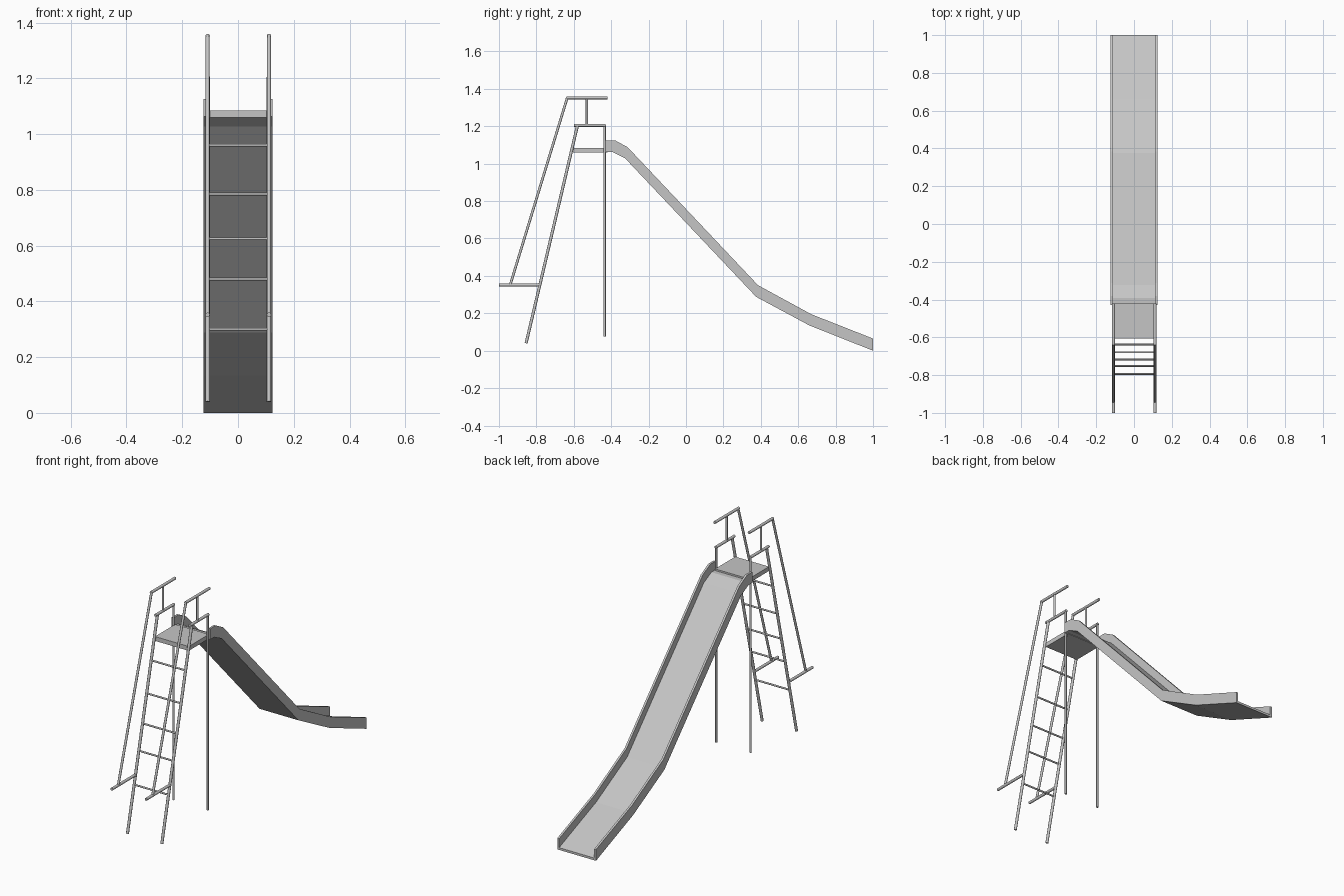
import bpy
import bmesh
import math
from mathutils import Vector

cube = bpy.data.objects.get("Cube")
if cube:
    bpy.data.objects.remove(cube, do_unlink=True)

steel = bpy.data.materials.new("grey_steel")
steel.use_nodes = True
GREY = (0.56, 0.56, 0.56, 1)
steel.diffuse_color = GREY
steel.node_tree.nodes["Principled BSDF"].inputs["Base Color"].default_value = GREY


def finish(name, bm):
    bmesh.ops.recalc_face_normals(bm, faces=bm.faces)
    mesh = bpy.data.meshes.new(name)
    bm.to_mesh(mesh)
    bm.free()
    mesh.materials.append(steel)
    obj = bpy.data.objects.new(name, mesh)
    bpy.context.collection.objects.link(obj)
    return obj


def tube(name, start, end, radius):
    """Round bar between two points."""
    a, b = Vector(start), Vector(end)
    bm = bmesh.new()
    bmesh.ops.create_cone(bm, cap_ends=True, segments=12, radius1=radius,
                          radius2=radius, depth=(b - a).length)
    bm.transform((b - a).to_track_quat("Z", "Y").to_matrix().to_4x4())
    bmesh.ops.translate(bm, verts=bm.verts, vec=(a + b) / 2)
    obj = finish(name, bm)
    bpy.ops.object.select_all(action="DESELECT")
    obj.select_set(True)
    bpy.context.view_layer.objects.active = obj
    bpy.ops.object.shade_smooth_by_angle(angle=math.radians(35))


def strip(name, lower, upper, x0, x1):
    """Band between two (y, z) paths, extruded across x."""
    bm = bmesh.new()
    rings = [[bm.verts.new((x, y, z)) for x, (y, z) in
              ((x0, lo), (x1, lo), (x1, up), (x0, up))]
             for lo, up in zip(lower, upper)]
    for r, s in zip(rings, rings[1:]):
        for i in range(4):
            j = (i + 1) % 4
            bm.faces.new((r[i], r[j], s[j], s[i]))
    bm.faces.new(rings[0])
    bm.faces.new(rings[-1])
    return finish(name, bm)


# Slide chute: thin bed between two raised walls
bottom = [(-0.43, 1.063), (-0.395, 1.063), (-0.325, 1.028),
          (0.375, 0.288), (0.66, 0.135), (1.0, 0.0)]
top = [(-0.43, 1.125), (-0.38, 1.125), (-0.312, 1.088),
       (0.385, 0.35), (0.67, 0.195), (1.0, 0.065)]
bed_top = [tuple(Vector(lo).lerp(Vector(up), 0.2)) for lo, up in zip(bottom, top)]
strip("slide_bed", bottom, bed_top, -0.114, 0.114)
for side, s in (("left", 1), ("right", -1)):
    strip(side + "_slide_wall", bottom, top, s * 0.112, s * 0.124)

# Platform
strip("platform", [(-0.605, 1.06), (-0.42, 1.06)],
      [(-0.605, 1.085), (-0.42, 1.085)], -0.108, 0.108)

# Ladder stringers, handrails and legs on both sides
foot, head = Vector((-0.855, 0.04)), Vector((-0.58, 1.205))
bars = {
    "ladder_stringer": (foot, head, 0.008),
    "handrail": ((-0.94, 0.352), (-0.635, 1.352), 0.007),
    "handrail_foot": ((-1.0, 0.352), (-0.78, 0.352), 0.008),
    "upper_grip": ((-0.64, 1.352), (-0.42, 1.352), 0.008),
    "lower_grip": ((-0.6, 1.205), (-0.43, 1.205), 0.008),
    "grip_post": ((-0.53, 1.205), (-0.53, 1.352), 0.006),
    "support_leg": ((-0.435, 0.075), (-0.435, 1.205), 0.006),
}
for side, x in (("left", 0.111), ("right", -0.109)):
    for name, (a, b, radius) in bars.items():
        tube(side + "_" + name, (x, *a), (x, *b), radius)

# Ladder rungs
for i, z in enumerate((0.30, 0.48, 0.625, 0.785, 0.96)):
    y = foot.lerp(head, (z - foot.y) / (head.y - foot.y)).x
    tube(f"rung_{i + 1}", (-0.109, y, z), (0.111, y, z), 0.005)
